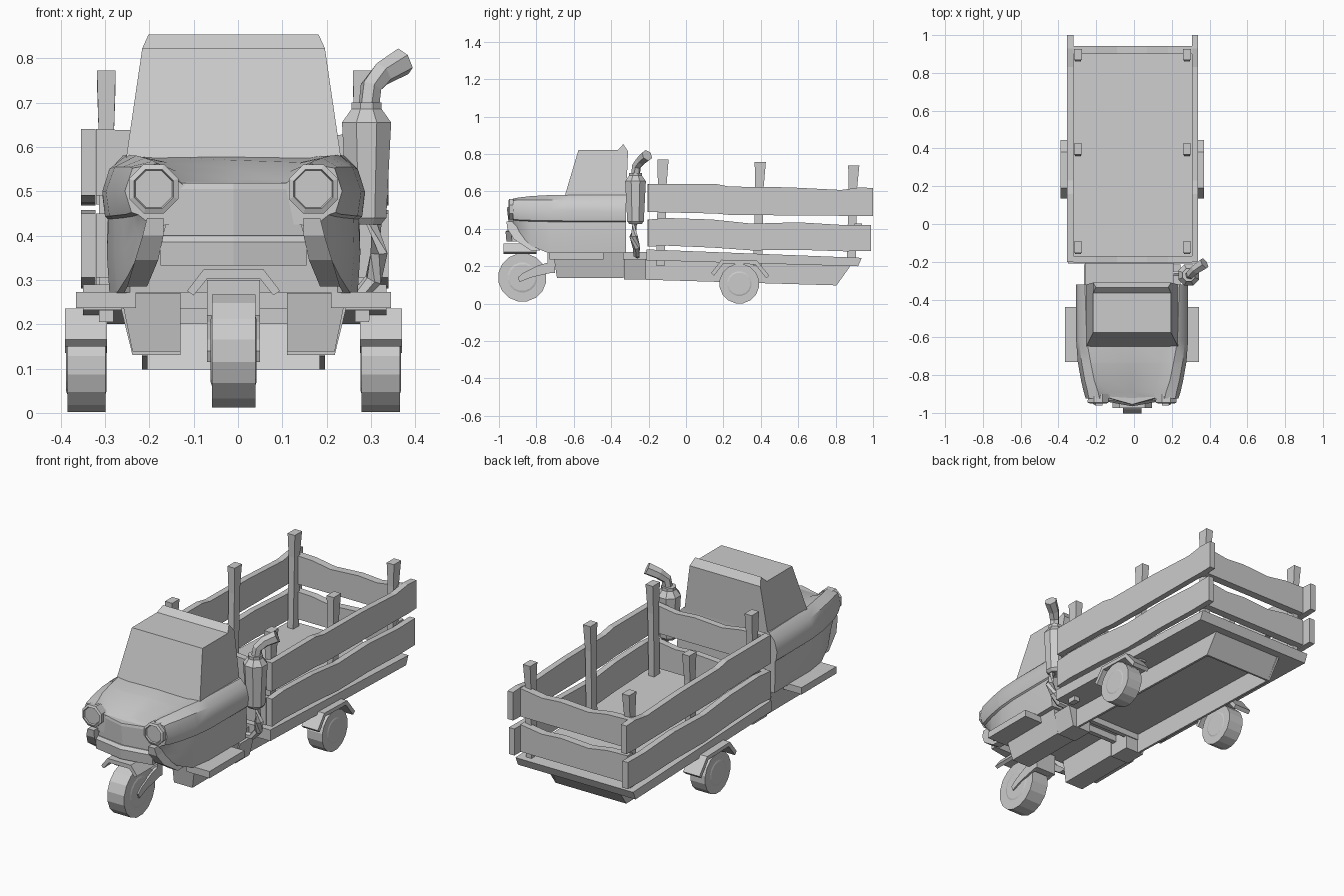
import bpy, bmesh, math
from mathutils import Vector

if "Cube" in bpy.data.objects:
    bpy.data.objects.remove(bpy.data.objects["Cube"])

CX = -0.01  # centre line of the vehicle
grey = bpy.data.materials.new("plain grey")
grey.use_nodes = True
grey.diffuse_color = (0.6, 0.6, 0.6, 1)
grey.node_tree.nodes["Principled BSDF"].inputs["Base Color"].default_value = (0.6, 0.6, 0.6, 1)


def loft(name, rings, smooth=0):
    """Skin equal-length rings of points and cap both ends."""
    bm = bmesh.new()
    vr = [[bm.verts.new(p) for p in r] for r in rings]
    n = len(vr[0])
    for a, b in zip(vr, vr[1:]):
        for i in range(n):
            j = (i + 1) % n
            bm.faces.new((a[i], a[j], b[j], b[i]))
    bm.faces.new(vr[0])
    bm.faces.new(vr[-1])
    bmesh.ops.recalc_face_normals(bm, faces=bm.faces)
    me = bpy.data.meshes.new(name)
    bm.to_mesh(me)
    bm.free()
    ob = bpy.data.objects.new(name, me)
    bpy.context.collection.objects.link(ob)
    me.materials.append(grey)
    if smooth:
        bpy.ops.object.select_all(action='DESELECT')
        ob.select_set(True)
        bpy.context.view_layer.objects.active = ob
        bpy.ops.object.shade_smooth_by_angle(angle=math.radians(smooth))
    return ob


def rect(x0, x1, y0, y1, z):
    return [(x0, y0, z), (x1, y0, z), (x1, y1, z), (x0, y1, z)]


def box(name, x0, x1, y0, y1, z0, z1):
    return loft(name, [rect(x0, x1, y0, y1, z0), rect(x0, x1, y0, y1, z1)])


def extrude_x(name, profile, x0, x1):
    return loft(name, [[(x, y, z) for y, z in profile] for x in (x0, x1)])


def ring(c, d, r, n):
    q = Vector(d).to_track_quat('Z', 'Y')
    return [Vector(c) + q @ Vector((r * math.cos(t), r * math.sin(t), 0))
            for t in (2 * math.pi * (i + 0.5) / n for i in range(n))]


def tube(name, path, radii, n):
    pts = [Vector(p) for p in path]
    rings = []
    for i, p in enumerate(pts):
        d = pts[min(i + 1, len(pts) - 1)] - pts[max(i - 1, 0)]
        rings.append(ring(p, d, radii[i], n))
    return loft(name, rings)


def wheel(name, x, y, z, r, w):
    steps = [(-.53, .55), (-.5, .62), (-.5, 1), (.5, 1), (.5, .62), (.53, .55)]
    loft(name, [ring((x + w * a, y, z), (1, 0, 0), r * b, 16) for a, b in steps])


# Lower cab with fender bulges, hollowed into a wheel well at the front
def section(y, half, well):
    xb, zb = half[-1]
    half = half + [(xb - .015, zb), (xb - .03, well), (0, well)]
    return [(CX + x, y, z) for x, z in half] + [(CX - x, y, z) for x, z in half[-2:0:-1]]


body = [
    (-.32, [(0, .59), (.19, .59), (.25, .58), (.282, .545), (.296, .49), (.29, .443), (.284, .437), (.286, .36), (.28, .27)], .272),
    (-.62, [(0, .58), (.18, .578), (.24, .582), (.28, .55), (.296, .5), (.29, .443), (.282, .437), (.286, .36), (.28, .27)], .272),
    (-.73, [(0, .57), (.15, .565), (.22, .58), (.268, .555), (.288, .5), (.28, .444), (.27, .438), (.272, .36), (.264, .27)], .272),
    (-.74, [(0, .568), (.147, .563), (.218, .58), (.266, .555), (.286, .5), (.278, .444), (.268, .438), (.27, .36), (.262, .272)], .43),
    (-.83, [(0, .55), (.128, .545), (.2, .575), (.25, .555), (.27, .5), (.26, .446), (.248, .44), (.247, .37), (.238, .31)], .43),
    (-.89, [(0, .527), (.12, .525), (.18, .568), (.235, .555), (.256, .5), (.242, .448), (.228, .443), (.218, .41), (.208, .37)], .43),
    (-.925, [(0, .517), (.115, .515), (.172, .562), (.228, .552), (.245, .5), (.23, .452), (.215, .447), (.2, .435), (.18, .42)], .425),
]
loft("cab_body", [section(*s) for s in body], 35)

# Upper cab with raised rear roof lip: y, z, half width
upper = [(-.65, .57, .243), (-.575, .822, .206), (-.365, .822, .206),
         (-.335, .853, .192), (-.31, .815, .206), (-.32, .57, .243)]
loft("cab_top", [[(CX + s * w, y, z) for y, z, w in upper] for s in (-1, 1)])


# Pointed hood nose and bumper
def vee(z, half, side_y, tip_y, back=-.87):
    return [(CX - half, side_y, z), (CX, tip_y, z), (CX + half, side_y, z),
            (CX + half, back, z), (CX - half, back, z)]


loft("hood_nose", [vee(.518, .125, -.92, -.955), vee(.505, .13, -.922, -.957), vee(.4, .16, -.92, -.945)])
loft("bumper", [vee(.4, .16, -.925, -.95), vee(.385, .165, -.935, -.965), vee(.332, .165, -.93, -.96, -.9)])
for s, side in ((-1, "right"), (1, "left")):
    # Skirts curving down and back from the bumper
    skirt = [(.158, .195, -.96, -.90, .44), (.158, .205, -.955, -.89, .40), (.17, .222, -.92, -.86, .345),
             (.195, .24, -.83, -.78, .285)]
    loft(side + "_front_skirt", [rect(CX + s * a, CX + s * b, c, d, z) for a, b, c, d, z in skirt])
    # Headlights
    steps = [(-.9, .058), (-.945, .06), (-.95, .048), (-.942, .045)]
    loft(side + "_headlight", [ring((CX + s * .18, y, .505), (0, 1, 0), r, 8) for y, r in steps])
    # Tapered boxes and running boards beside the cab floor
    a, b = CX + s * .12, CX + s * .255
    loft(side + "_under_box", [rect(a, b, -.71, -.335, .27), rect(a, CX + s * .228, -.69, -.335, .138)])
    loft(side + "_chassis_block", [rect(a, b, -.332, -.215, .24), rect(a, CX + s * .228, -.332, -.215, .13)])
    box(side + "_running_board", CX + s * .22, CX + s * .355, -.73, -.44, .237, .273)
    # Open chassis rails
    rail = [(-.215, .235), (.885, .21), (.805, .098), (-.215, .128)]
    xr = CX + s * .2
    extrude_x(side + "_chassis_rail", rail, xr - .006, xr + .006)
    # Rear wheel and angular mudguard
    xw = CX + s * .332
    wheel(side + "_rear_wheel", xw, .285, .107, .107, .086)
    arch = [(.135, .165), (.19, .235), (.38, .23), (.445, .15), (.43, .135),
            (.37, .21), (.2, .215), (.15, .15)]
    extrude_x(side + "_mudguard", arch, CX + s * .285, CX + s * .38)
    # Front wheel arms
    arm = [(-.89, .115), (-.9, .14), (-.87, .165), (-.79, .205), (-.72, .225), (-.72, .165), (-.83, .14)]
    extrude_x(side + "_fork_arm", arm, CX + s * .045, CX + s * .06)

# Sloping tail plate and cross bars that join the rails
tail = [(.875, .215), (.885, .215), (.805, .098), (.795, .098)]
extrude_x("tail_plate", tail, CX - .2, CX + .2)
for place, y in (("front", -.32), ("back", -.235)):
    box(place + "_cross_bar", CX - .2, CX + .2, y, y + .025, .2, .245)

# Front wheel, its folded mudguard and the steering neck
wheel("front_wheel", CX, -.875, .14, .13, .098)
fold = [(-.105, .275), (-.068, .323), (.068, .323), (.105, .275), (.09, .265), (.06, .302), (-.06, .302), (-.09, .265)]
loft("front_mudguard", [[(CX + x, y, z) for x, z in fold] for y in (-.975, -.8)])
box("steering_neck", CX - .06, CX + .06, -.74, -.7, .165, .3)
box("cab_link", CX - .25, CX + .22, -.34, -.2, .235, .275)

# Sloping load deck
deck = [(-.21, .232), (-.21, .29), (.94, .245), (.92, .2)]
extrude_x("load_deck", deck, -.35, .335)

# Rough boards: stations along the length with bottom and top heights
side_upper = [(-.2, .49, .64), (.16, .482, .64), (.23, .475, .626), (.55, .472, .622), (.83, .47, .608), (.93, .468, .622), (1, .47, .618)]
side_lower = [(-.2, .305, .45), (-.1, .31, .458), (.14, .3, .45), (.35, .285, .428), (.6, .288, .435), (.85, .28, .42), (.99, .282, .422)]
for label, table in (("upper", side_upper), ("lower", side_lower)):
    for side, x0, x1 in (("right", -.354, -.321), ("left", .307, .339)):
        loft(f"{side}_{label}_board", [[(x0, y, b), (x1, y, b), (x1, y, t), (x0, y, t)] for y, b, t in table])
    # Boards across the two ends
    for end, y0, y1, drop in (("front", -.205, -.17, 0), ("back", .9, .942, .02)):
        z0, z1 = table[0][1] - drop, table[0][2] - drop
        wave = [(-.32, 0), (-.2, -.004), (-.09, -.022), (.07, -.012), (.18, -.02), (.306, -.002)]
        loft(f"{end}_{label}_board", [[(x, y0, z0), (x, y1, z0), (x, y1, z1 + d), (x, y0, z1 + d)] for x, d in wave])

# Posts, leaning back and flaring towards the top
for side, x in (("right", -.297), ("left", .28)):
    for place, y, top in (("front", -.125, .772), ("middle", .395, .758), ("back", .895, .74)):
        loft(f"{side}_{place}_post", [
            rect(x - .016, x + .016, y - .036, y + .012, .205),
            rect(x - .017, x + .017, y - .025, y + .02, .62),
            rect(x - .021, x + .021, y - .028, y + .032, top)])

# Exhaust: lower pipe, silencer and bent stack
tube("exhaust_pipe", [(.2, -.26, .255), (.27, -.265, .262), (.305, -.265, .3), (.318, -.28, .36), (.305, -.275, .44)],
     [.014, .018, .02, .022, .022], 6)
loft("silencer", [ring((.29, -.27, z), (0, 0, 1), r, 8) for z, r in
                  ((.425, .035), (.44, .048), (.655, .06), (.685, .037), (.7, .037))])
tube("exhaust_stack", [(.295, -.27, .69), (.3, -.265, .735), (.325, -.24, .765), (.373, -.208, .793)],
     [.024, .025, .028, .032], 6)
